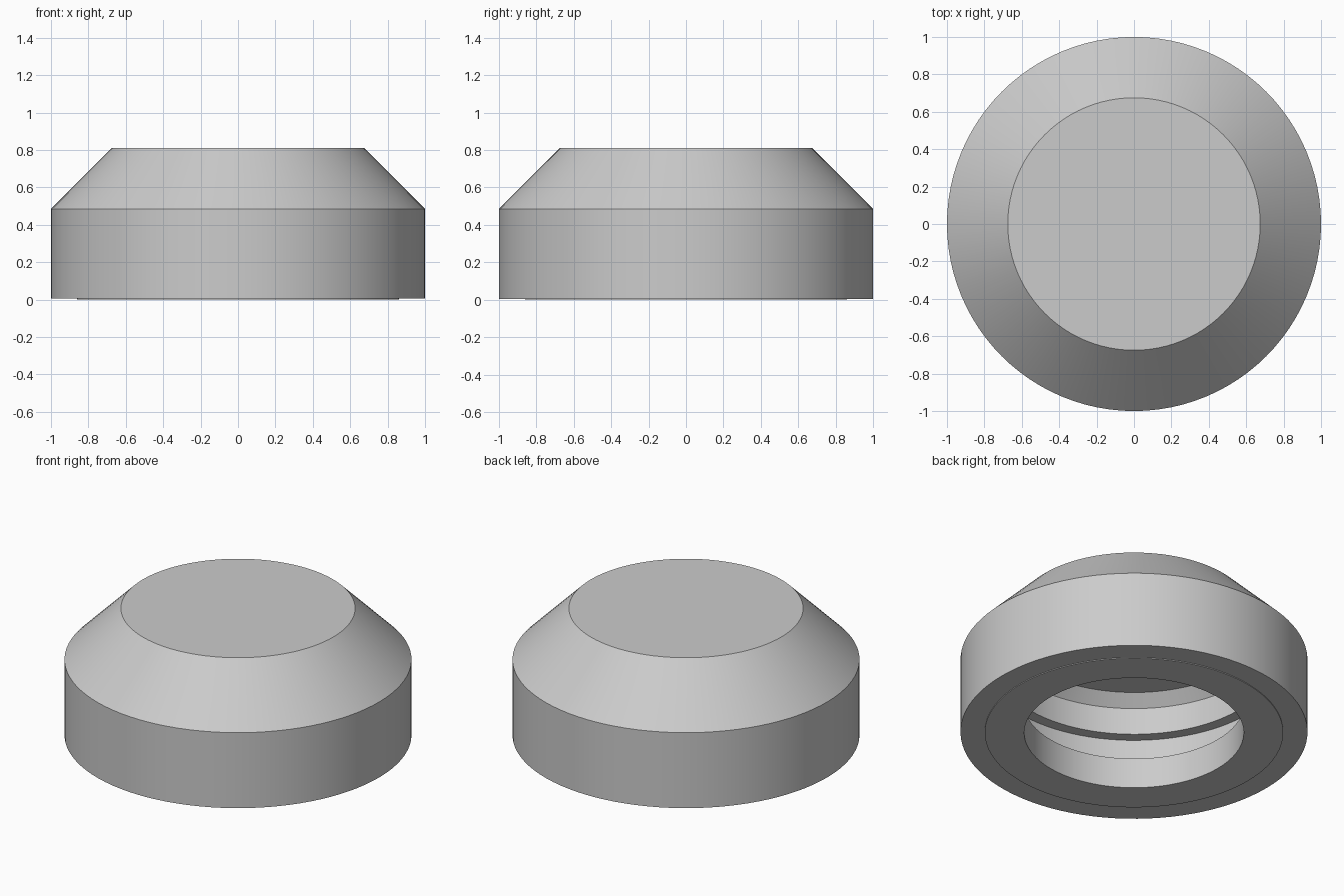
import bpy, bmesh, math

cube = bpy.data.objects.get("Cube")
if cube:
    bpy.data.objects.remove(cube, do_unlink=True)

GREY = (0.6, 0.6, 0.6, 1)
mat = bpy.data.materials.new("plain grey")
mat.use_nodes = True
mat.diffuse_color = GREY
mat.node_tree.nodes["Principled BSDF"].inputs["Base Color"].default_value = GREY


def lathe(name, profile, closed, steps=96):
    """Spin a radius/height profile around the z axis."""
    bm = bmesh.new()
    verts = [bm.verts.new((r, 0, z)) for r, z in profile]
    pairs = list(zip(verts, verts[1:]))
    if closed:
        pairs.append((verts[-1], verts[0]))
    edges = [bm.edges.new(p) for p in pairs]
    bmesh.ops.spin(bm, geom=verts + edges, cent=(0, 0, 0), axis=(0, 0, 1),
                   angle=math.tau, steps=steps, use_merge=True)
    bmesh.ops.remove_doubles(bm, verts=bm.verts, dist=0.0001)
    # Cap the open ends with flat discs
    rims = [e for e in bm.edges if e.is_boundary]
    if rims:
        bmesh.ops.holes_fill(bm, edges=rims, sides=0)
    bmesh.ops.recalc_face_normals(bm, faces=bm.faces)
    mesh = bpy.data.meshes.new(name)
    bm.to_mesh(mesh)
    bm.free()
    mesh.materials.append(mat)
    obj = bpy.data.objects.new(name, mesh)
    bpy.context.collection.objects.link(obj)
    bpy.ops.object.select_all(action='DESELECT')
    obj.select_set(True)
    bpy.context.view_layer.objects.active = obj
    bpy.ops.object.shade_smooth_by_angle(angle=math.radians(25))
    return obj


# Hollow cap: chamfered outside, wide bore, narrow shoulder, coned ceiling
lathe("cap", [(0.675, 0.81), (1, 0.485), (1, 0.005), (0.86, 0.005),
              (0.86, 0.446), (0.79, 0.446), (0.79, 0.617),
              (0.722, 0.685)], closed=False)

# Retaining ring in the bore, standing slightly proud of the underside
lathe("retaining_ring", [(0.633, 0), (0.86, 0), (0.86, 0.193), (0.633, 0.193)],
      closed=True)
